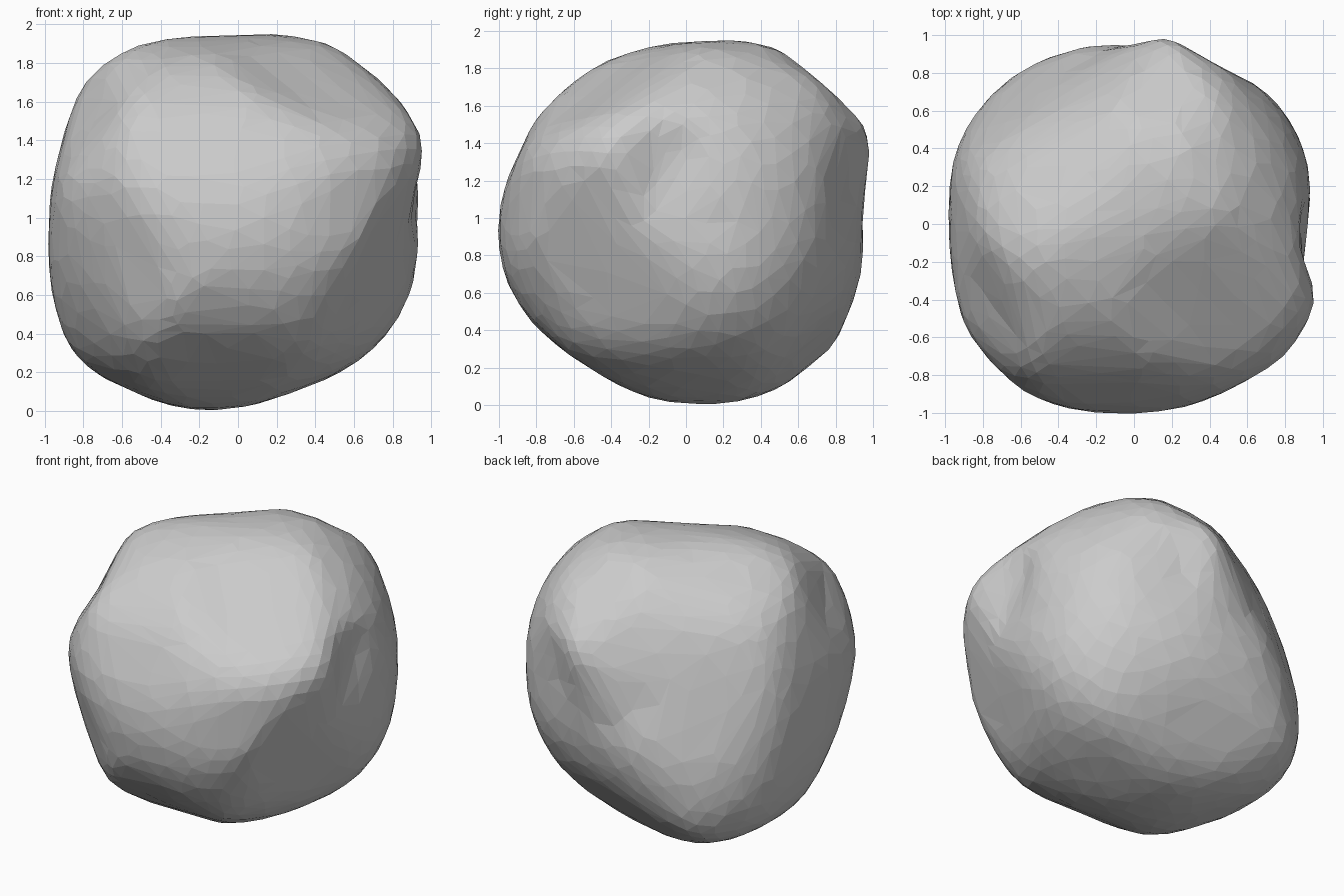
import bpy
import bmesh
import math
from mathutils import Vector

default = bpy.data.objects.get("Cube")
if default:
    bpy.data.objects.remove(default, do_unlink=True)

# Outlines of the boulder: radii in hundredths, evenly spaced around its middle
FRONT = [91, 95, 104, 107, 105, 104, 102, 99, 96, 98, 103, 109, 108, 103, 98, 97,
         96, 99, 102, 107, 106, 101, 100, 98, 95, 91, 90, 92, 95, 97, 96, 95]
SIDE = [94, 98, 106, 109, 109, 106, 102, 99, 96, 95, 95, 95, 95, 96, 95, 98,
        100, 101, 98, 96, 93, 91, 92, 95, 96, 98, 100, 102, 102, 99, 97, 95]
TOP = [91, 95, 97, 98, 98, 94, 94, 99, 100, 96, 100, 100, 102, 102, 102, 98,
       97, 98, 100, 105, 106, 106, 106, 101, 100, 100, 99, 100, 103, 108, 104, 93]
SLANT_A = [98, 100, 103, 107, 109, 108, 103, 98, 96, 98, 103, 108, 104, 100, 104, 107,
           102, 100, 100, 102, 102, 99, 96, 93, 92, 92, 92, 95, 99, 99, 99, 99]
SLANT_B = [102, 106, 111, 108, 104, 99, 92, 88, 89, 94, 101, 104, 103, 104, 102, 101,
           98, 98, 95, 94, 92, 92, 96, 103, 108, 108, 108, 106, 102, 99, 99, 99]
SLANT_C = [93, 89, 88, 90, 93, 100, 102, 106, 106, 104, 102, 103, 107, 112, 112, 108,
           104, 101, 100, 100, 96, 93, 92, 95, 101, 103, 102, 106, 112, 115, 110, 102]
MIDDLE = Vector((0, 0, 0.97))
SECTORS = 32


def plane_axes(facing):
    """Horizontal and vertical axes of the outline plane facing a direction."""
    facing = Vector(facing).normalized()
    across = Vector((-facing.y, facing.x, 0)).normalized()
    return across, facing.cross(across)


TILT = math.sqrt(2) * math.tan(math.radians(30))
PROFILES = [
    (FRONT, plane_axes((0, -1, 0))),
    (SIDE, plane_axes((1, 0, 0))),
    (TOP, (Vector((1, 0, 0)), Vector((0, 1, 0)))),
    (SLANT_A, plane_axes((1, -1, TILT))),
    (SLANT_B, plane_axes((-1, 1, TILT))),
    (SLANT_C, plane_axes((1, 1, -TILT))),
]

# Flat broken face under the front corner: direction, distance from the middle
BREAK_NORMAL, BREAK_DISTANCE = Vector((0.85, -0.37, -0.37)).normalized(), 0.86

# Shallow hollows: direction, depth, width
HOLLOWS = [
    ((0.88, -0.03, 0.42), 0.06, 0.2),
    ((0.88, -0.2, 0.15), 0.04, 0.2),
    ((-0.5, -0.85, -0.2), 0.02, 0.18),
    ((-0.2, 0.95, 0.15), 0.05, 0.2),
    ((0.25, 0.87, 0.15), 0.03, 0.2),
    ((-0.77, -0.23, 0.56), 0.03, 0.2),
    ((0.22, 0.92, -0.2), 0.03, 0.2),
]


def outline_radius(radii, angle):
    """Radius of a closed outline at an angle."""
    place = (angle / math.tau) % 1 * len(radii)
    index = int(place) % len(radii)
    blend = place - int(place)
    following = radii[(index + 1) % len(radii)]
    return (radii[index] * (1 - blend) + following * blend) / 100


def bell(direction, centre, width):
    """Smooth falloff around a direction."""
    return math.exp(-((direction - centre).length / width) ** 2)


def smoothed(radii, neighbours):
    """Blend each radius with those around it."""
    return [(r + sum(radii[n] for n in near) / len(near)) / 2
            for r, near in zip(radii, neighbours)]


# Boulder body
bm = bmesh.new()
bmesh.ops.create_icosphere(bm, subdivisions=5, radius=1)
bm.verts.ensure_lookup_table()
directions = [v.co.normalized() for v in bm.verts]
neighbours = [[e.other_vert(v).index for e in v.link_edges] for v in bm.verts]

# Carve: stay inside every outline, the broken face and the hollows
limits = []
sectors = {}
for index, d in enumerate(directions):
    reach = []
    for view, (outline, (across, up)) in enumerate(PROFILES):
        a, b = d.dot(across), d.dot(up)
        spread = math.hypot(a, b)
        if spread > 0.3:
            angle = math.atan2(b, a)
            edge = outline_radius(outline, angle) / spread
            reach.append(edge)
            sector = int((angle / math.tau) % 1 * SECTORS)
            sectors.setdefault((view, sector), []).append((index, edge))
    facing = d.dot(BREAK_NORMAL)
    if facing > 0.3:
        reach.append(BREAK_DISTANCE / facing)
    hollow = sum(depth * bell(d, Vector(c).normalized(), width)
                 for c, depth, width in HOLLOWS)
    limits.append(min(reach) - hollow)

radii = limits
for _ in range(5):
    radii = smoothed(radii, neighbours)

# Fill: swell corners until they reach the outlines, then soften them
for _ in range(9):
    swelling = [0] * len(radii)
    for members in sectors.values():
        index, edge = max(members, key=lambda m: radii[m[0]] / m[1])
        gap = edge - radii[index]
        if gap > 0.003:
            centre = directions[index]
            for i, d in enumerate(directions):
                if d.dot(centre) > 0.9:
                    swelling[i] = max(swelling[i], 1.2 * gap * bell(d, centre, 0.18))
    radii = smoothed([min(r + s, limit + 0.015) for r, s, limit
                      in zip(radii, swelling, limits)], neighbours)

for v, d, r in zip(bm.verts, directions, radii):
    v.co = MIDDLE + d * r

mesh = bpy.data.meshes.new("boulder")
bm.to_mesh(mesh)
bm.free()
boulder = bpy.data.objects.new("boulder", mesh)
bpy.context.collection.objects.link(boulder)

# Irregular flat facets
facets = boulder.modifiers.new("facets", "DECIMATE")
facets.ratio = 0.3

# Stone colour
stone = bpy.data.materials.new("grey stone")
stone.use_nodes = True
colour = (0.6, 0.6, 0.6, 1)
stone.diffuse_color = colour
for node in stone.node_tree.nodes:
    if node.type == "BSDF_PRINCIPLED":
        node.inputs["Base Color"].default_value = colour
mesh.materials.append(stone)
